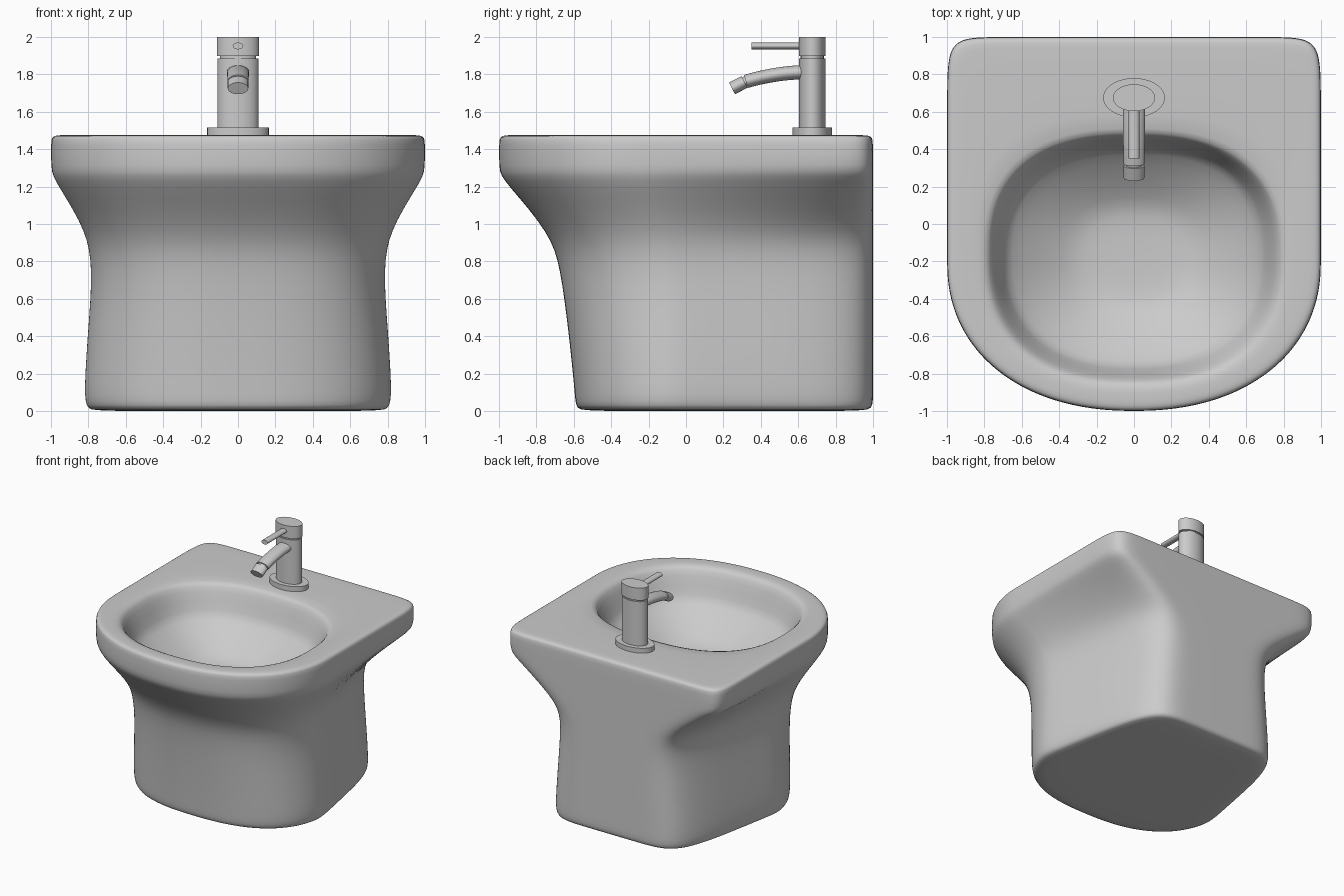
import bpy
import math

if "Cube" in bpy.data.objects:
    bpy.data.objects.remove(bpy.data.objects["Cube"])


def make_object(name, rings, angle=40):
    """Loft closed rings of equal length and cap both ends."""
    n = len(rings[0])
    verts = [v for r in rings for v in r]
    faces = [tuple(reversed(range(n)))]
    for i in range(len(rings) - 1):
        a, b = i * n, (i + 1) * n
        for j in range(n):
            k = (j + 1) % n
            faces.append((a + j, a + k, b + k, b + j))
    faces.append(tuple(range(len(verts) - n, len(verts))))
    mesh = bpy.data.meshes.new(name)
    mesh.from_pydata(verts, [], faces)
    obj = bpy.data.objects.new(name, mesh)
    bpy.context.collection.objects.link(obj)
    bpy.ops.object.select_all(action='DESELECT')
    obj.select_set(True)
    bpy.context.view_layer.objects.active = obj
    bpy.ops.object.shade_smooth_by_angle(angle=math.radians(angle))
    return obj


def spow(v, p):
    return math.copysign(abs(v) ** p, v) if abs(v) > 1e-9 else 0.0


def d_ring(z, w, front, back, mid, n_front, n_back, seg=96):
    """D-shaped outline: soft front half, squarer back half."""
    pts = []
    for i in range(seg):
        t = 2 * math.pi * i / seg
        c, s = math.cos(t), math.sin(t)
        n, depth = (n_back, back - mid) if s >= 0 else (n_front, mid - front)
        pts.append((w * spow(c, 2 / n), mid + depth * spow(s, 2 / n), z))
    return pts


def outer_ring(z, w, front, inset=0.0):
    """Squarer back corners towards the rim; the pedestal narrows to the back."""
    f = min(max((z - 0.6) / 0.7, 0), 1)
    ring = d_ring(z, w - inset, front + inset, 1 - inset,
                  0.05 - 0.25 * f, 2.5 - 0.3 * f, 7 + 10 * f * f)
    taper = (0.27 + 0.04 * min(z, 0.9)) * min(max((1.29 - z) / 0.36, 0), 1)
    return [(x * (1 - taper * max((y + 0.1) / 1.1, 0) ** 1.2), y, z) for x, y, z in ring]


def basin_ring(z, s):
    """Scaled copy of the basin opening."""
    m = -0.17
    return d_ring(z, 0.785 * s, m - 0.68 * s, m + 0.655 * s, m, 2.4, 2.5)


def sweep(name, path, squash=1.57, seg=40):
    """Elliptical tube along (y, z, radius) points in the centre plane."""
    rings = []
    for i, (y, z, r) in enumerate(path):
        p, q = path[max(i - 1, 0)], path[min(i + 1, len(path) - 1)]
        dy, dz = q[0] - p[0], q[1] - p[1]
        m = math.hypot(dy, dz)
        dy, dz = dy / m, dz / m
        ring = []
        for j in range(seg):
            t = 2 * math.pi * j / seg
            u, v = r * squash * math.cos(t), r * math.sin(t)
            ring.append((u, y + v * dz, z - v * dy))
        rings.append(ring)
    return make_object(name, rings, 35)


# Ceramic body: rounded foot, pedestal and flare (z, half width, front)
rings = [outer_ring(0, 0.82, -0.59, inset) for inset in (0.4, 0.04)]
rings.append(outer_ring(0.015, 0.82, -0.59, 0.008))
profile = [(0.05, 0.824, -0.592), (0.12, 0.83, -0.597), (0.35, 0.816, -0.62),
           (0.6, 0.796, -0.65), (0.75, 0.789, -0.674), (0.86, 0.797, -0.7),
           (0.96, 0.823, -0.75), (1.08, 0.885, -0.84), (1.2, 0.96, -0.945),
           (1.26, 0.992, -0.99), (1.3, 1, -1), (1.44, 1, -1)]
rings += [outer_ring(*p) for p in profile]
# Rounded rim edge
rings += [outer_ring(z, 1, -1, i) for z, i in ((1.465, 0.005), (1.475, 0.03), (1.475, 0.07))]
# Basin: steep wall then shallow bowl
rings += [basin_ring(z, s) for z, s in ((1.475, 1.05), (1.463, 1), (1.43, 0.965),
                                        (1.25, 0.88), (1.22, 0.85), (1.12, 0.67),
                                        (1.03, 0.46), (1, 0.35), (0.995, 0.12))]
body = make_object("basin_body", rings, 180)
sub = body.modifiers.new("smooth", 'SUBSURF')
sub.levels = sub.render_levels = 1

# Tap: flange, column with a groove below the head
levels = ((1.46, 1.515, 0.105), (1.515, 1.885, 0.07), (1.885, 1.897, 0.062), (1.897, 2, 0.072))
sweep("tap_column", [(0.675, z, r) for lo, hi, r in levels for z in (lo, hi)])

# Curved spout, narrow neck and tilted nozzle
spout = []
for i in range(9):
    k = i / 8
    spout.append((0.66 - 0.34 * k, 1.812 - 0.05 * k * k, 0.038 - 0.002 * k))
sweep("tap_spout", spout)
for name, k0, k1, r in (("tap_neck", -0.3, 0.3, 0.027), ("tap_nozzle", 0.1, 1, 0.035)):
    sweep(name, [(0.32 - 0.074 * k, 1.763 - 0.038 * k, r) for k in (k0, k1)])

# Lever handle
sweep("tap_lever", [(0.66, 1.952, 0.018), (0.35, 1.952, 0.018)])
